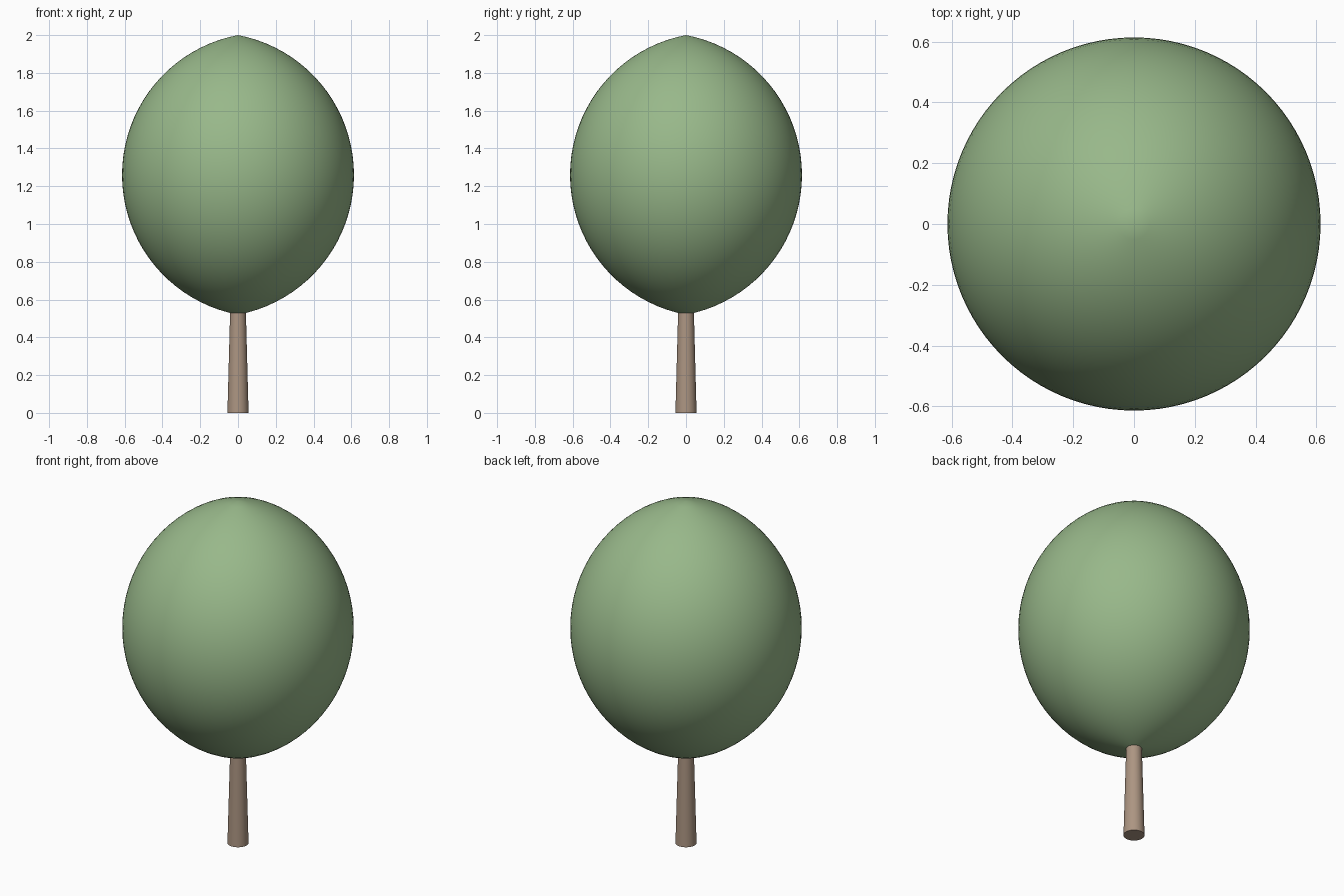
import bpy
import bmesh
import math

cube = bpy.data.objects.get("Cube")
if cube:
    bpy.data.objects.remove(cube)


def make_material(name, color):
    mat = bpy.data.materials.new(name)
    mat.use_nodes = True
    mat.diffuse_color = color
    mat.node_tree.nodes["Principled BSDF"].inputs["Base Color"].default_value = color
    return mat


def lathe(name, profile, sides, mat):
    """Spin a (radius, height) profile round the z axis."""
    bm = bmesh.new()
    verts = [bm.verts.new((r, 0, z)) for r, z in profile]
    edges = [bm.edges.new(pair) for pair in zip(verts, verts[1:])]
    bmesh.ops.spin(bm, geom=verts + edges, cent=(0, 0, 0), axis=(0, 0, 1),
                   angle=math.tau, steps=sides, use_duplicate=False)
    bmesh.ops.remove_doubles(bm, verts=bm.verts, dist=0.0005)
    bmesh.ops.recalc_face_normals(bm, faces=bm.faces)
    mesh = bpy.data.meshes.new(name)
    bm.to_mesh(mesh)
    bm.free()
    mesh.materials.append(mat)
    obj = bpy.data.objects.new(name, mesh)
    bpy.context.collection.objects.link(obj)
    bpy.ops.object.select_all(action="DESELECT")
    obj.select_set(True)
    bpy.context.view_layer.objects.active = obj
    bpy.ops.object.shade_smooth_by_angle(angle=math.radians(40))
    return obj


leaf_green = make_material("leaf green", (0.314, 0.479, 0.254, 1))
bark_brown = make_material("bark brown", (0.413, 0.301, 0.223, 1))

# Crown: a circular arc spun into a rounded body with a slight point at each end
middle, half_height, radius = 1.26, 0.74, 0.614
arc_radius = (half_height ** 2 + radius ** 2) / (2 * radius)
tip_angle = math.asin(half_height / arc_radius)
rings = 40
crown_profile = []
for i in range(rings + 1):
    a = tip_angle * (2 * i / rings - 1)
    r = arc_radius * math.cos(a) - (arc_radius - radius)
    crown_profile.append((max(r, 0), middle + arc_radius * math.sin(a)))
lathe("crown", crown_profile, 96, leaf_green)

# Trunk: tapered, closed at both ends, running up into the crown
lathe("trunk", [(0, 0), (0.056, 0), (0.04, 0.6), (0, 0.6)], 32, bark_brown)
